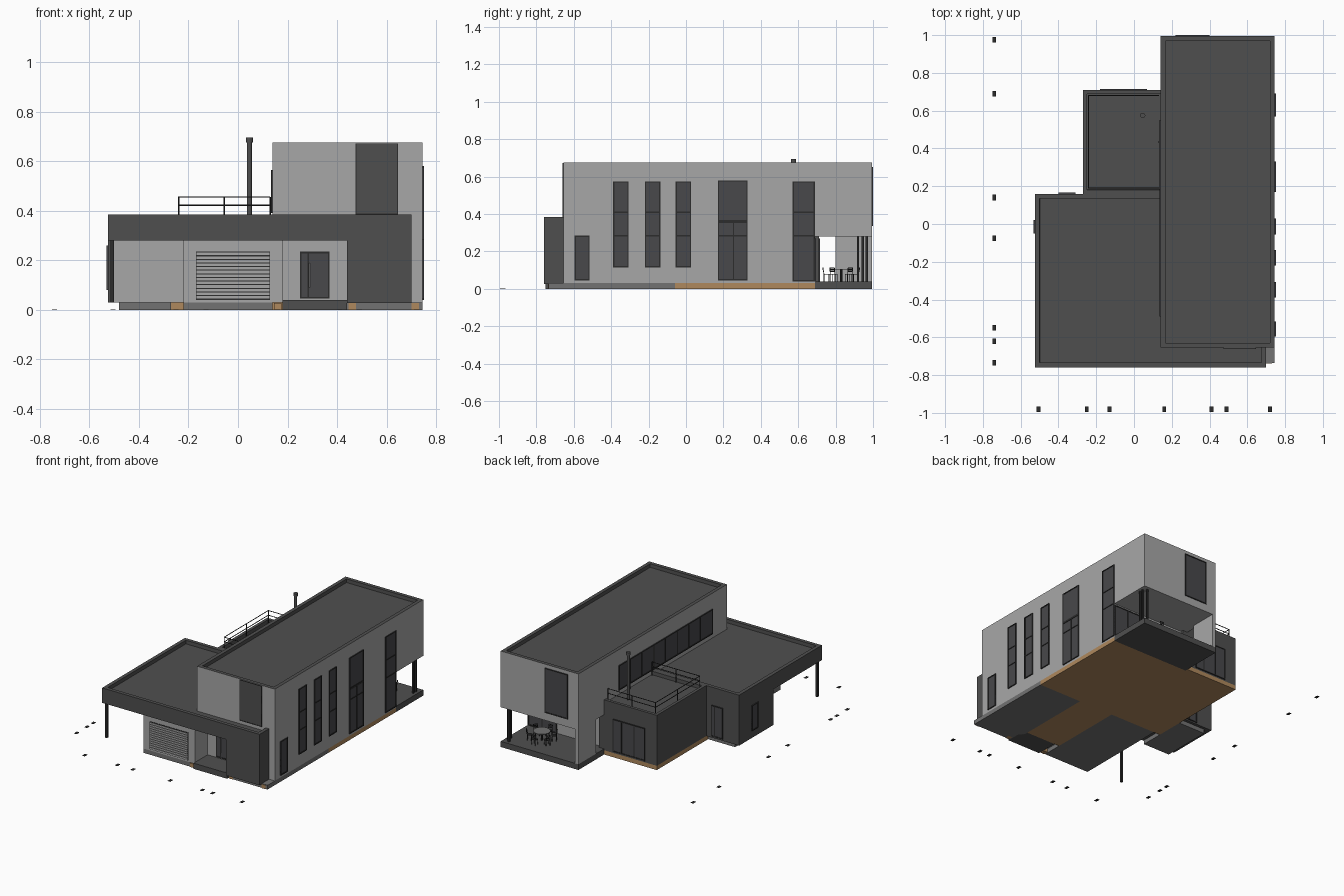
import bpy
import bmesh
from math import cos, sin, pi
from mathutils import Vector, Matrix

default_cube = bpy.data.objects.get("Cube")
if default_cube:
    bpy.data.objects.remove(default_cube, do_unlink=True)


def make_material(name, red, green, blue):
    material = bpy.data.materials.new(name)
    material.use_nodes = True
    colour = (red, green, blue, 1)
    material.diffuse_color = colour
    material.node_tree.nodes["Principled BSDF"].inputs["Base Color"].default_value = colour
    return material


light = make_material("light_grey_render", .39, .39, .39)
dark = make_material("dark_grey_cladding", .078, .078, .078)
plinth_grey = make_material("plinth_grey", .17, .17, .17)
timber = make_material("timber", .43, .25, .11)
glass = make_material("dark_glass", .065, .065, .07)
frame = make_material("black_frame", .025, .025, .025)

# Shared reference planes of the house
LEFT, RIGHT, FRONT, BACK = .14, .745, -.655, .995
FLOOR, SOFFIT, EAVES, TOP = .03, .28, .385, .675
WING_LEFT, WING_RIGHT, WING_FRONT, WING_BACK = -.525, .70, -.76, .16
GARAGE_LEFT, GARAGE_FRONT, PORCH_LEFT, PORCH_RIGHT = -.22, -.735, .18, .44
ANNEX_LEFT, ANNEX_BACK, TERRACE = -.27, .71, .69
CARPORT_BACK, TIMBER_START = -.22, -.06


def finish(name, mesh_data, materials):
    mesh = bpy.data.meshes.new(name)
    mesh_data.to_mesh(mesh)
    mesh_data.free()
    for material in materials:
        mesh.materials.append(material)
    obj = bpy.data.objects.new(name, mesh)
    bpy.context.collection.objects.link(obj)
    return obj


def box_mesh(x, y, z):
    bm = bmesh.new()
    bmesh.ops.create_cube(bm, size=1)
    for v in bm.verts:
        v.co = Vector((x[v.co.x > 0], y[v.co.y > 0], z[v.co.z > 0]))
    return bm


def box(name, x, y, z, material):
    return finish(name, box_mesh(x, y, z), [material])


def roofed_box(name, x, y, z, wall, rim=.036, depth=.025):
    """Box whose top is sunk behind a parapet."""
    bm = box_mesh(x, y, z)
    bm.normal_update()
    top = [f for f in bm.faces if f.normal.z > .5]
    bmesh.ops.inset_region(bm, faces=top, thickness=rim, depth=0)
    bmesh.ops.inset_region(bm, faces=top, thickness=.001, depth=-depth)
    for f in bm.faces:
        f.material_index = int(f.calc_center_median().z > z[1] - depth - .001)
    return finish(name, bm, [wall, dark])


def rod(name, start, end, radius, material, sides=8):
    start, end = Vector(start), Vector(end)
    bm = bmesh.new()
    bmesh.ops.create_cone(bm, cap_ends=True, segments=sides, radius1=radius,
                          radius2=radius, depth=(end - start).length)
    turn = (end - start).to_track_quat('Z', 'Y').to_matrix().to_4x4()
    bm.transform(Matrix.Translation((start + end) / 2) @ turn)
    return finish(name, bm, [material])


def window(name, axis, side, plane, span, z, rows=(), columns=(), pane=glass, bar=.007):
    """Glass plate with frame bars on a wall; axis is the wall normal."""
    def plate(part, u, height, thick, material):
        out = sorted((plane - side * .002, plane + side * thick))
        x, y = (out, u) if axis == 'x' else (u, out)
        box(name + part, x, y, height, material)

    plate("_pane", span, z, .003, pane)
    for edge in (z[0], z[1] - bar, *rows):
        plate("_rail", span, (edge, edge + bar), .006, frame)
    for edge in (span[0], span[1] - bar, *columns):
        plate("_stile", (edge, edge + bar), z, .006, frame)


# Main two-storey block with an open terrace below its back end
roofed_box("upper_block", (LEFT, RIGHT), (FRONT, BACK), (SOFFIT, TOP), light)
box("ground_floor", (LEFT, RIGHT), (FRONT + .06, TERRACE), (FLOOR, SOFFIT), light)
box("ground_floor_front", (PORCH_RIGHT, RIGHT), (FRONT, FRONT + .06), (FLOOR, SOFFIT), light)
box("terrace_slab", (LEFT, RIGHT), (TERRACE, BACK), (0, .04), dark)
box("terrace_screen_wall", (LEFT, LEFT + .025), (.80, BACK), (.04, SOFFIT), light)
for x, y in ((.72, .92), (.72, .945), (.70, .967)):
    box("terrace_post", (x - .006, x + .006), (y - .006, y + .006), (.04, SOFFIT), frame)

# Bases: timber under the rear, grey plinths under the front
box("timber_base", (LEFT, RIGHT), (TIMBER_START, TERRACE), (0, FLOOR), timber)
box("timber_base_hall", (LEFT, .41), (FRONT + .06, TIMBER_START), (0, FLOOR), timber)
box("timber_base_annex", (ANNEX_LEFT, LEFT), (TIMBER_START, ANNEX_BACK), (0, FLOOR), timber)
box("plinth_right", (.41, RIGHT), (GARAGE_FRONT, TIMBER_START), (0, FLOOR), plinth_grey)
box("plinth_garage", (GARAGE_LEFT, LEFT), (GARAGE_FRONT, TIMBER_START), (0, FLOOR), plinth_grey)
box("plinth_wing", (-.48, ANNEX_LEFT), (CARPORT_BACK, .14), (0, FLOOR), plinth_grey)
box("porch_step", (PORCH_LEFT, PORCH_RIGHT), (-.75, FRONT + .06), (0, .04), dark)
for x in (.145, .447, .70):
    box("timber_block", (x, x + .03), (GARAGE_FRONT - .004, GARAGE_FRONT + .03), (0, .027), timber)

# Single-storey front wing, its roof spanning garage, porch and carport
roofed_box("wing_roof", (WING_LEFT, WING_RIGHT), (WING_FRONT, WING_BACK), (SOFFIT, EAVES), dark)
box("wing_room", (WING_LEFT, LEFT), (CARPORT_BACK, WING_BACK), (FLOOR, SOFFIT), dark)
box("carport_wall", (WING_LEFT + .01, GARAGE_LEFT), (CARPORT_BACK - .008, CARPORT_BACK),
    (FLOOR, SOFFIT), light)
box("garage", (GARAGE_LEFT, PORCH_LEFT), (GARAGE_FRONT, CARPORT_BACK), (FLOOR, SOFFIT), light)
box("front_screen_wall", (PORCH_RIGHT, WING_RIGHT), (WING_FRONT, FRONT), (.027, SOFFIT), dark)
box("carport_post", (-.515, -.501), (-.74, -.726), (FLOOR, SOFFIT), frame)

# Garage shutter made of slats
box("shutter_backing", (-.17, .13), (GARAGE_FRONT - .003, GARAGE_FRONT), (.04, .235), frame)
SLATS = 13
pitch = .19 / SLATS
for i in range(SLATS):
    low = .045 + i * pitch
    box("shutter_slat", (-.167, .127), (GARAGE_FRONT - .007, GARAGE_FRONT),
        (low, low + pitch * .72), light)

# Flat-roofed annex with balcony railing and chimney
roofed_box("annex", (ANNEX_LEFT, LEFT + .04), (WING_BACK, ANNEX_BACK), (FLOOR, EAVES), dark, .03)
rail_x, rail_y, rail_top = (-.24, -.055, .13), (.19, .435, .68), .455
for x in rail_x:
    for y in rail_y:
        if (x, y) != (rail_x[1], rail_y[1]):
            rod("railing_post", (x, y, EAVES - .03), (x, y, rail_top), .003, frame)
for z in (rail_top, .422):
    for y in (rail_y[0], rail_y[-1]):
        rod("railing_bar", (rail_x[0], y, z), (rail_x[-1], y, z), .0025, frame)
    rod("railing_bar", (rail_x[0], rail_y[0], z), (rail_x[0], rail_y[-1], z), .0025, frame)
rod("chimney", (.046, .575, EAVES - .03), (.046, .575, .68), .010, dark, 16)
rod("chimney_cap", (.046, .575, TOP), (.046, .575, .695), .014, dark, 16)

# Windows and doors on the right wall
for y in (-.39, -.22, -.055):
    window("tall_window", 'x', 1, RIGHT, (y, y + .083), (.115, .575), rows=(SOFFIT, .405))
window("stair_window", 'x', 1, RIGHT, (.17, .33), (.36, .58))
window("side_door", 'x', 1, RIGHT, (.17, .33), (.045, .36), rows=(SOFFIT,), columns=(.25,))
window("corner_window", 'x', 1, RIGHT, (.57, TERRACE), (.04, .575), rows=(SOFFIT, .405))
window("service_door", 'x', 1, RIGHT, (-.595, -.515), (.045, .285))

# Windows and doors on the front, back and left walls
window("front_window", 'y', -1, FRONT, (.475, .645), (EAVES, TOP - .003), pane=dark, bar=.003)
window("entrance_door", 'y', -1, FRONT + .06, (.25, .37), (.045, .235), columns=(.28,))
rod("door_handle", (.29, FRONT + .045, .09), (.29, FRONT + .045, .19), .003, light)
window("back_window", 'y', 1, BACK, (.22, .40), (.335, .65))
window("terrace_glazing", 'y', 1, TERRACE, (.52, RIGHT), (.04, .27), columns=(.63,))
window("annex_glazing", 'y', 1, ANNEX_BACK, (-.18, .07), (.04, .27), columns=(-.10, 0))
window("wing_back_door", 'y', 1, WING_BACK, (-.40, -.31), (.04, .26), columns=(-.34,))
window("wing_left_window", 'x', -1, WING_LEFT, (-.05, .02), (.08, .26))
window("long_window", 'x', -1, LEFT, (-.49, .55), (.39, .565),
       columns=[-.49 + i * .13 for i in range(1, 8)])

# Round table with chairs on the terrace
centre = Vector((.54, .83, .04))
rod("table_top", centre + Vector((0, 0, .062)), centre + Vector((0, 0, .067)), .055, plinth_grey, 24)
rod("table_leg", centre, centre + Vector((0, 0, .062)), .006, frame)
for i in range(6):
    angle = i * pi / 3 + pi / 6
    outward = Vector((cos(angle), sin(angle), 0))
    across = Vector((-sin(angle), cos(angle), 0)) * .014
    rise = Vector((0, 0, .036))
    seat = centre + outward * .078
    rod("chair_seat", seat + rise, seat + rise * 1.1, .018, frame, 12)
    for s in (-1, 1):
        for reach in (-.012, .014):
            foot = seat + across * s + outward * reach
            rod("chair_leg", foot, foot + rise, .002, frame, 6)
        back = seat + across * s + outward * .014 + rise
        rod("chair_back_post", back, back + rise + outward * .006, .002, frame, 6)
    for level in (.5, .75, 1):
        bar = seat + outward * (.014 + .006 * level) + rise * (1 + level)
        rod("chair_back_bar", bar - across, bar + across, .003, frame, 6)

# Small plain ground plates marking the wall lines
markers = [(-.74, y) for y in (.975, .69, .14, -.075, -.55, -.62, -.735)]
markers += [(x, -.98) for x in (-.505, -.25, -.13, .16, .41, .49, .72)]
for x, y in markers:
    box("survey_marker", (x - .01, x + .01), (y - .015, y + .015), (0, .002), frame)
